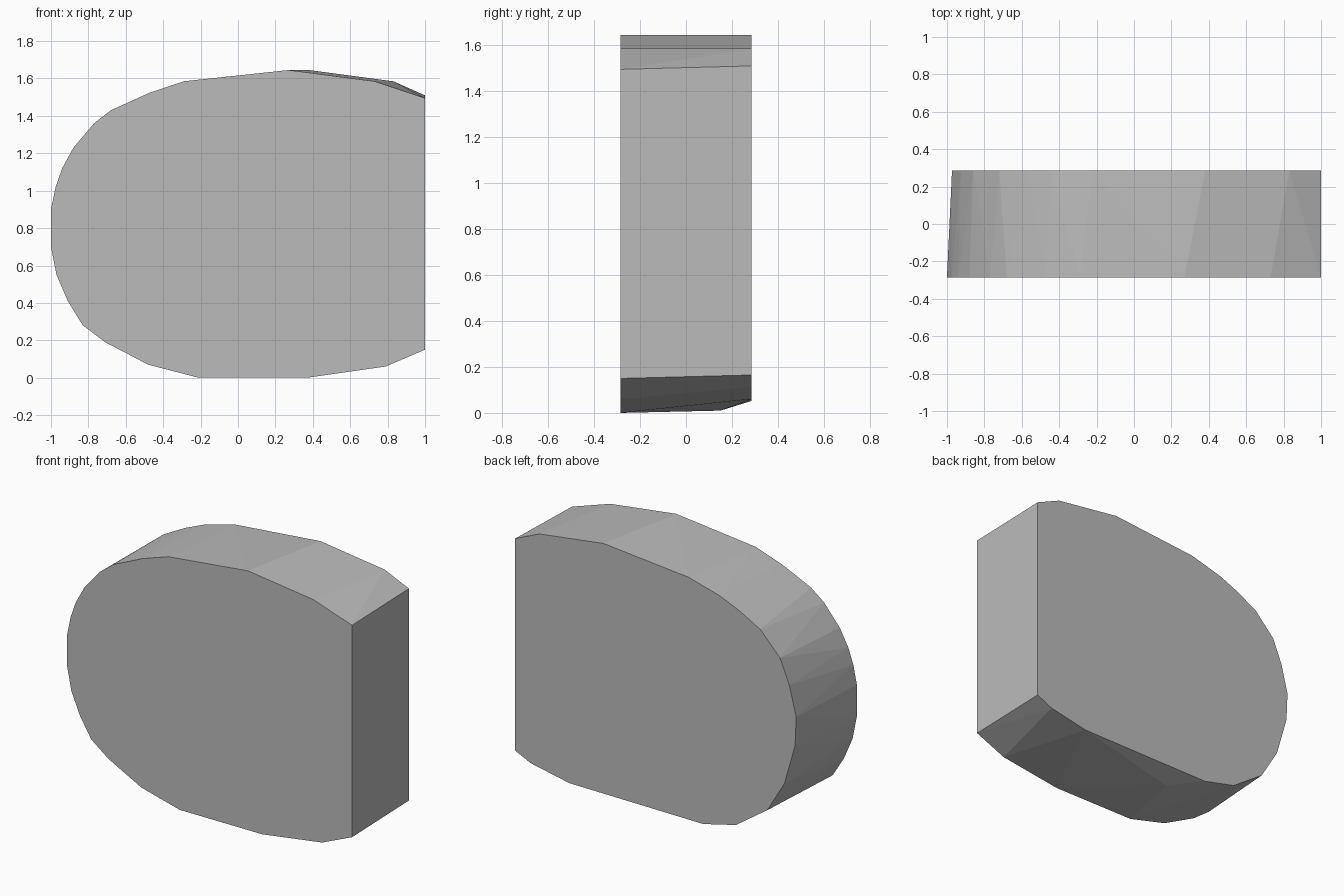
import bpy
import bmesh
import math

cube = bpy.data.objects.get("Cube")
if cube:
    bpy.data.objects.remove(cube)

HALF_DEPTH = 0.285

# Outlines of the two flat ends as (x, z), from the lower straight corner round
front_outline = [
    (1, .15), (.79, .06), (.37, 0), (-.21, 0), (-.48, .07), (-.71, .19),
    (-.83, .28), (-.91, .41), (-.97, .55), (-1, .7), (-1, .9), (-.975, 1.02),
    (-.94, 1.12), (-.88, 1.23), (-.77, 1.36), (-.68, 1.43), (-.47, 1.525),
    (-.29, 1.585), (.27, 1.645), (.73, 1.585), (1, 1.495)]
back_outline = [
    (1, .165), (.89, .114), (.62, .06), (-.32, .052), (-.55, .107),
    (-.77, .26), (-.89, .46), (-.965, .72), (-.973, .905), (-.925, 1.095),
    (-.86, 1.25), (-.72, 1.395), (-.57, 1.475), (-.44, 1.53), (-.22, 1.59),
    (.38, 1.645), (.83, 1.585), (1, 1.51)]
# Underside point where the base lifts towards the back
heel = (-.13, .15, .01)

# Body: convex skin between the two outlines
bm = bmesh.new()
for outline, y in ((front_outline, -HALF_DEPTH), (back_outline, HALF_DEPTH)):
    for x, z in outline:
        bm.verts.new((x, y, z))
bm.verts.new(heel)
hull = bmesh.ops.convex_hull(bm, input=bm.verts)
loose = [v for v in bm.verts if not v.link_faces]
bmesh.ops.delete(bm, geom=loose, context='VERTS')
# Merge the flat ends and side into single faces
bmesh.ops.dissolve_limit(bm, angle_limit=math.radians(0.5),
                         verts=bm.verts, edges=bm.edges)
bmesh.ops.recalc_face_normals(bm, faces=bm.faces)

mesh = bpy.data.meshes.new("rounded_block")
bm.to_mesh(mesh)
bm.free()
block = bpy.data.objects.new("rounded_block", mesh)
bpy.context.collection.objects.link(block)

# Plain grey surface
grey = bpy.data.materials.new("plain_grey")
grey.use_nodes = True
colour = (0.5, 0.5, 0.5, 1)
grey.diffuse_color = colour
grey.node_tree.nodes["Principled BSDF"].inputs["Base Color"].default_value = colour
mesh.materials.append(grey)
